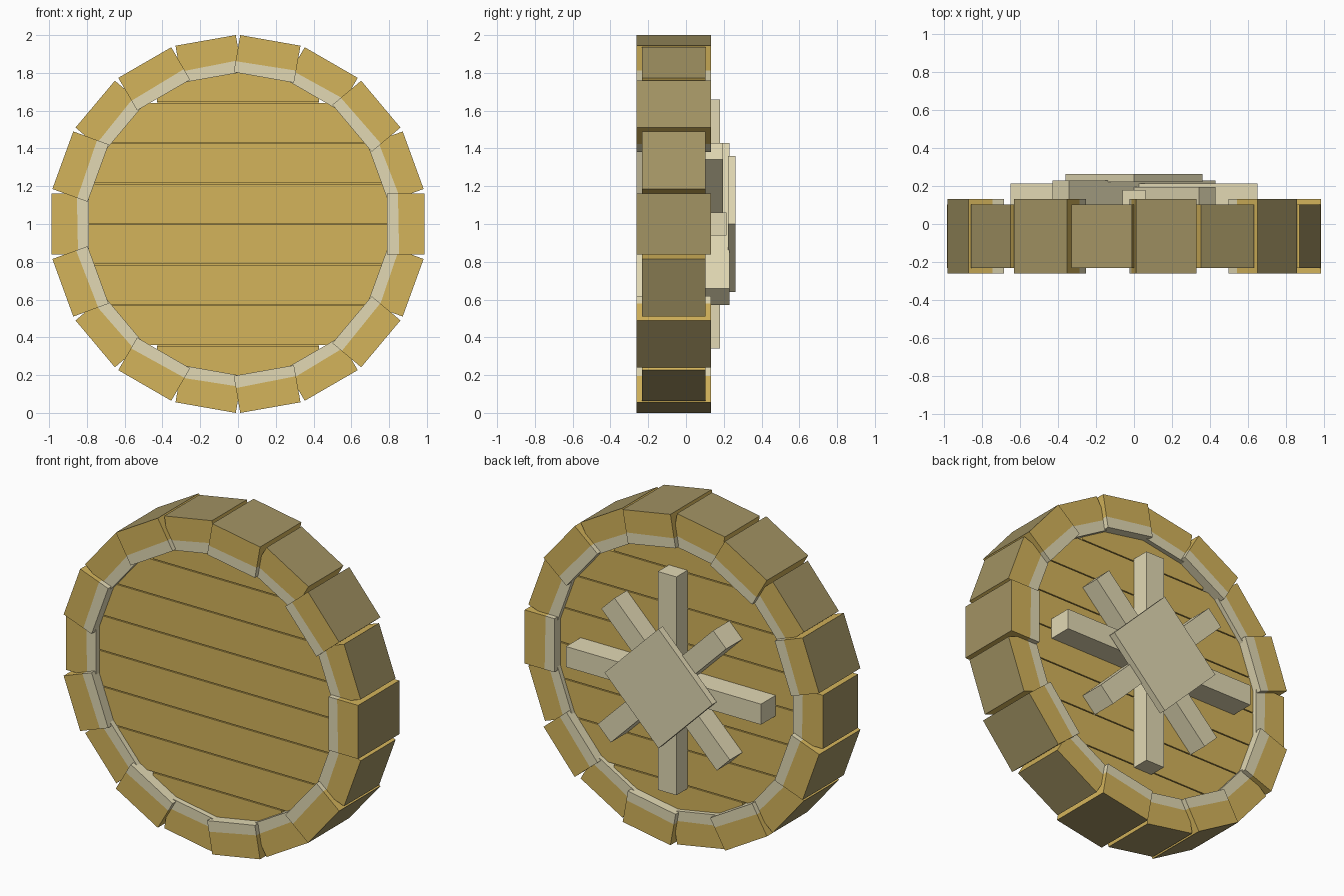
import bpy, bmesh, math
from mathutils import Matrix, Vector

if "Cube" in bpy.data.objects:
    bpy.data.objects.remove(bpy.data.objects["Cube"])


def material(name, rgb):
    m = bpy.data.materials.new(name)
    lin = [((c / 255 + 0.055) / 1.055) ** 2.4 for c in rgb]
    m.diffuse_color = (*lin, 1)
    m.use_nodes = True
    m.node_tree.nodes["Principled BSDF"].inputs["Base Color"].default_value = m.diffuse_color
    return m


GOLD = material("golden_wood", (212, 180, 91))
CREAM = material("pale_wood", (226, 217, 180))
KHAKI = material("weathered_wood", (162, 147, 99))
CENTRE = Vector((0, 0, 1))


def box(name, lo, hi, mats, angle=0, split=None, rule=None):
    """Box in wheel space (x radial, z along the rim), turned about the y axis."""
    bm = bmesh.new()
    bmesh.ops.create_cube(bm, size=1)
    lo, hi = Vector(lo), Vector(hi)
    for v in bm.verts:
        v.co = Vector([l + (c + 0.5) * (h - l) for l, h, c in zip(lo, hi, v.co)])
    if split:
        bmesh.ops.bisect_plane(bm, geom=bm.verts[:] + bm.edges[:] + bm.faces[:],
                               plane_co=(split, 0, 0), plane_no=(1, 0, 0.02))
    bm.normal_update()
    if rule:
        for f in bm.faces:
            f.material_index = rule(f)
    bm.transform(Matrix.Translation(CENTRE) @ Matrix.Rotation(-angle, 4, 'Y'))
    me = bpy.data.meshes.new(name)
    bm.to_mesh(me)
    bm.free()
    for m in mats:
        me.materials.append(m)
    ob = bpy.data.objects.new(name, me)
    bpy.context.collection.objects.link(ob)
    return ob


# Rim blocks: weathered outside, pale inner band, golden elsewhere
def rim_rule(f):
    if f.normal.x > 0.9:
        return 2
    return 1 if f.calc_center_median().x < 0.85 else 0


for i in range(18):
    inset = 0.03 * (i % 2)
    box("rim_block", (0.788, -0.262 + inset, -0.162), (0.987, 0.132 - inset, 0.162),
        (GOLD, CREAM, KHAKI), math.radians(20 * i), 0.85, rim_rule)

# Horizontal planks, shorter towards top and bottom
pitch, gap = 0.2145, 0.003
halves = (0.43, 0.72, 0.82, 0.87, 0.87, 0.82, 0.72, 0.43)
for i, half in enumerate(halves):
    z = (i - 4) * pitch
    box("plank", (-half, -0.2, z + gap), (half, 0.075, z + pitch - gap), (GOLD,))
    # Tongue closing the seam below each plank
    if i:
        w = min(half, halves[i - 1]) - 0.005
        box("plank_tongue", (-w, -0.165, z - 0.01), (w, 0.04, z + 0.01), (GOLD,))

# Crossed braces on the back, stacked at different heights
for name, half, top, deg in (("upright_brace", 0.66, 0.18, 90), ("level_brace", 0.652, 0.215, 0),
                             ("rising_brace", 0.546, 0.195, 45), ("falling_brace", 0.546, 0.23, -45)):
    box(name, (-half, 0.06, -0.062), (half, top, 0.062), (CREAM,), math.radians(deg))

# Square hub plate
box("hub_plate", (-0.255, 0.222, -0.255), (0.255, 0.263, 0.255), (CREAM,), math.radians(45))
